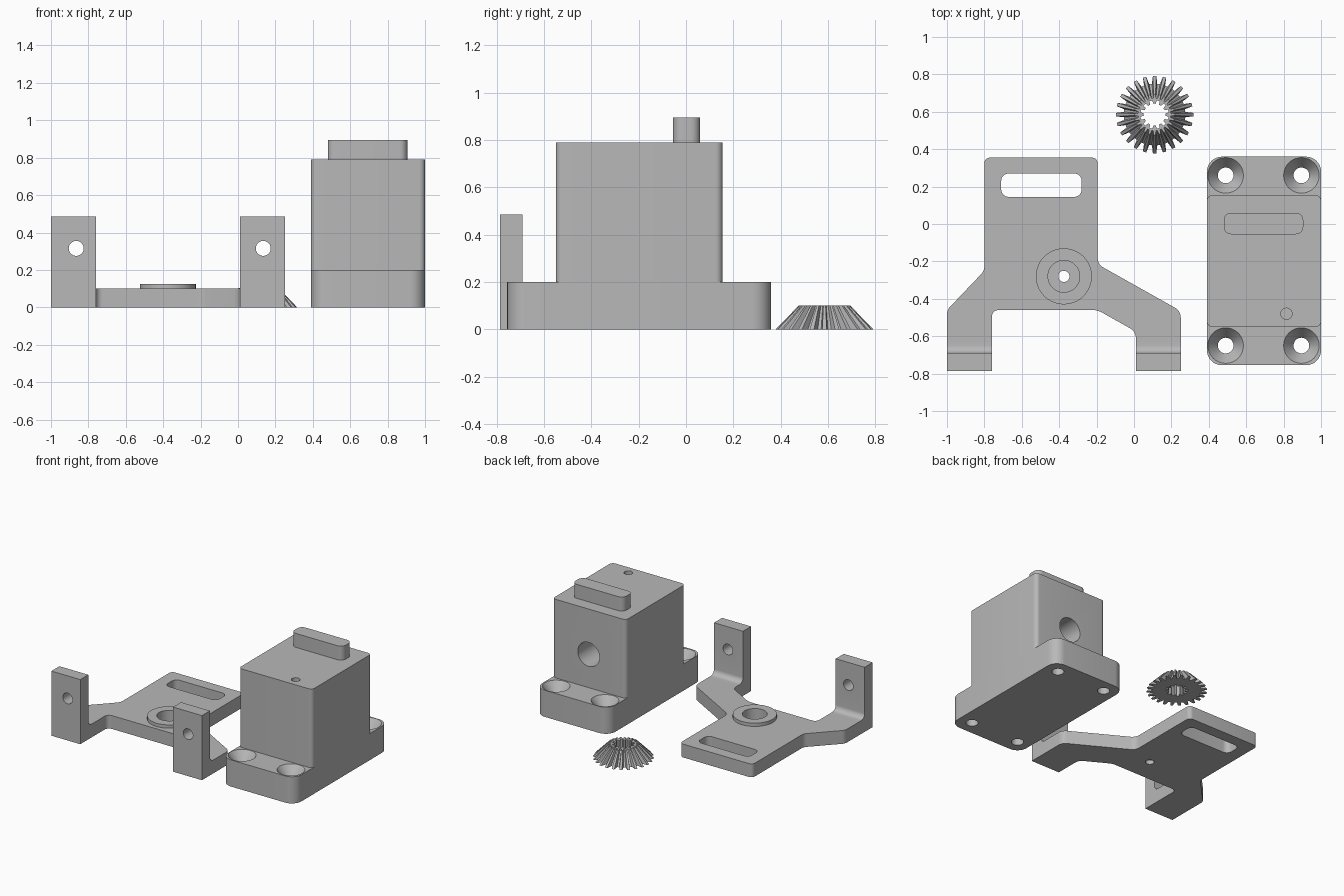
import bpy, bmesh, math
from mathutils import Vector

cube = bpy.data.objects.get("Cube")
if cube:
    bpy.data.objects.remove(cube)

grey = bpy.data.materials.new("plain grey")
grey.use_nodes = True
grey.diffuse_color = (0.48, 0.48, 0.48, 1)
grey.node_tree.nodes["Principled BSDF"].inputs["Base Color"].default_value = grey.diffuse_color
parts = []


def finish(name, bm):
    bmesh.ops.recalc_face_normals(bm, faces=bm.faces)
    mesh = bpy.data.meshes.new(name)
    bm.to_mesh(mesh)
    bm.free()
    mesh.materials.append(grey)
    obj = bpy.data.objects.new(name, mesh)
    bpy.context.collection.objects.link(obj)
    parts.append(obj)
    return obj


def rounded(corners, steps=8):
    """Outline from (x, y, radius) corners, each filleted by its radius."""
    out = []
    for i, (x, y, r) in enumerate(corners):
        p = Vector((x, y))
        if not r:
            out.append(p)
            continue
        a = (Vector(corners[i - 1][:2]) - p).normalized()
        b = (Vector(corners[(i + 1) % len(corners)][:2]) - p).normalized()
        half = math.acos(a.dot(b)) / 2
        centre = p + (a + b).normalized() * r / math.sin(half)
        reach = r / math.tan(half)
        s, e = p + a * reach - centre, p + b * reach - centre
        start = math.atan2(s.y, s.x)
        turn = (math.atan2(e.y, e.x) - start + math.pi) % math.tau - math.pi
        for k in range(steps + 1):
            t = start + turn * k / steps
            out.append(centre + Vector((math.cos(t), math.sin(t))) * r)
    return out


def box_outline(x0, x1, y0, y1, r):
    return rounded([(x0, y0, r), (x1, y0, r), (x1, y1, r), (x0, y1, r)])


def prism(name, outline, lo, hi, along_x=False):
    bm = bmesh.new()
    rings = []
    for w in (lo, hi):
        rings.append([bm.verts.new((w, p.x, p.y) if along_x else (p.x, p.y, w)) for p in outline])
    bm.faces.new(rings[0][::-1])
    bm.faces.new(rings[1])
    n = len(outline)
    for i in range(n):
        j = (i + 1) % n
        bm.faces.new((rings[0][i], rings[0][j], rings[1][j], rings[1][i]))
    return finish(name, bm)


def spindle(name, x, y, z, r0, r1, length, along_y=False):
    """Cylinder or cone, from its base upwards, or centred along y."""
    bm = bmesh.new()
    bmesh.ops.create_cone(bm, cap_ends=True, segments=40, radius1=r0, radius2=r1, depth=length)
    obj = finish(name, bm)
    if along_y:
        obj.rotation_euler.x = math.pi / 2
        obj.location = (x, y, z)
    else:
        obj.location = (x, y, z + length / 2)
    return obj


def cut(target, *cutters):
    for c in cutters:
        mod = target.modifiers.new("cut", "BOOLEAN")
        mod.operation = "DIFFERENCE"
        mod.solver = "EXACT"
        mod.object = c
    bpy.context.view_layer.update()
    graph = bpy.context.evaluated_depsgraph_get()
    mesh = bpy.data.meshes.new_from_object(target.evaluated_get(graph))
    target.modifiers.clear()
    target.data = mesh
    for c in cutters:
        parts.remove(c)
        bpy.data.objects.remove(c)


# Bracket plate with two splayed arms
ARM_END = -0.62
plate = prism("bracket_plate", rounded([
    (-0.8, 0.355, 0.03), (-0.8, -0.25, 0.06), (-1, -0.46, 0.06), (-1, ARM_END, 0),
    (-0.76, ARM_END, 0), (-0.76, -0.46, 0.035), (-0.195, -0.46, 0.1), (0.01, -0.575, 0.06),
    (0.01, ARM_END, 0), (0.25, ARM_END, 0), (0.25, -0.465, 0.06), (-0.195, -0.215, 0.06),
    (-0.195, 0.355, 0.03)]), 0, 0.1)
BX, BY = -0.375, -0.28
cut(plate,
    prism("slot", box_outline(-0.71, -0.28, 0.145, 0.27, 0.04), -0.1, 0.2),
    spindle("bore", BX, BY, 0.03, 0.085, 0.085, 0.2),
    spindle("pin_hole", BX, BY, -0.1, 0.03, 0.03, 0.2))
boss = spindle("bearing_boss", BX, BY, 0.1, 0.15, 0.15, 0.025)
cut(boss, spindle("bore", BX, BY, 0, 0.085, 0.085, 0.2))

# Upright tabs with an inner fillet and a cross hole
tab_profile = rounded([(-0.785, 0, 0), (ARM_END, 0, 0), (ARM_END, 0.1, 0),
                       (-0.69, 0.1, 0.04), (-0.69, 0.485, 0), (-0.785, 0.485, 0)])
for name, x0, x1, hole_x in (("right_tab", -1, -0.76, -0.865), ("left_tab", 0.01, 0.25, 0.135)):
    tab = prism(name, tab_profile, x0, x1, along_x=True)
    cut(tab, spindle("hole", hole_x, -0.74, 0.315, 0.04, 0.04, 0.3, along_y=True))

# Housing base with countersunk screw holes
base = prism("housing_base", box_outline(0.39, 1, -0.755, 0.36, 0.08), 0, 0.2)
cutters = []
for x in (0.49, 0.895):
    for y in (-0.65, 0.26):
        cutters.append(spindle("screw_hole", x, y, -0.1, 0.042, 0.042, 0.4))
        cutters.append(spindle("countersink", x, y, 0.13, 0.042, 0.148, 0.14))
cut(base, *cutters)

# Housing body with a blind hole in the back and a small one on top
body = prism("housing_body", box_outline(0.39, 1, -0.55, 0.155, 0.03), 0.2, 0.79)
cut(body,
    spindle("shaft_hole", 0.7, 0.1, 0.45, 0.09, 0.09, 0.4, along_y=True),
    spindle("top_hole", 0.815, -0.48, 0.69, 0.03, 0.03, 0.2))
prism("housing_lug", box_outline(0.48, 0.905, -0.055, 0.06, 0.04), 0.79, 0.895)

# Bevel gear: toothed cone with a splined bore
TEETH, STEPS = 24, 4
COUNT = TEETH * STEPS
GX, GY = 0.11, 0.585
bm = bmesh.new()


def gear_ring(tip, root, z):
    ring = []
    for i in range(COUNT):
        tooth, k = divmod(i, STEPS)
        offset = (-0.33, -0.17, 0.17, 0.33)[k]
        t = (tooth + offset) * math.tau / TEETH
        r = tip if k in (1, 2) else root
        ring.append(bm.verts.new((GX + r * math.cos(t), GY + r * math.sin(t), z)))
    return ring


def bore_ring(z):
    ring = []
    for i in range(COUNT):
        t = (i - 1.5) * math.tau / COUNT
        r = 0.058 if i % 8 < 4 else 0.076
        ring.append(bm.verts.new((GX + r * math.cos(t), GY + r * math.sin(t), z)))
    return ring


rings = [gear_ring(0.207, 0.165, 0), gear_ring(0.108, 0.086, 0.102), bore_ring(0.102), bore_ring(0)]
for a, b in zip(rings, rings[1:] + rings[:1]):
    for i in range(COUNT):
        j = (i + 1) % COUNT
        bm.faces.new((a[i], a[j], b[j], b[i]))
finish("bevel_gear", bm)

# Smooth the curved walls, keep the edges sharp
bpy.ops.object.select_all(action="DESELECT")
for obj in parts:
    obj.select_set(True)
bpy.context.view_layer.objects.active = parts[0]
bpy.ops.object.shade_smooth_by_angle(angle=math.radians(25))
